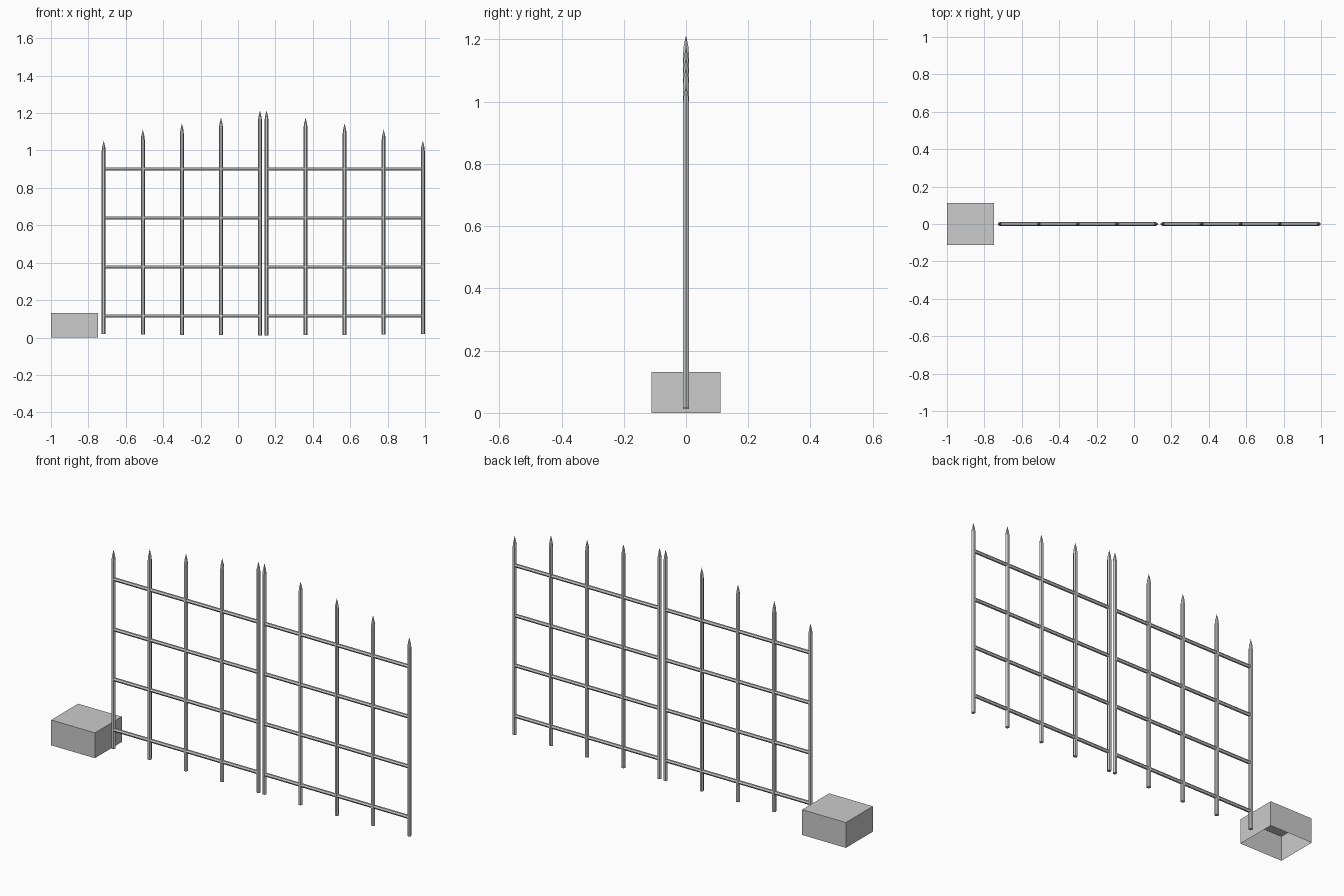
import bpy, bmesh, math

if "Cube" in bpy.data.objects:
    bpy.data.objects.remove(bpy.data.objects["Cube"])

MID = 0.135          # x of the gap between the two leaves
R = 0.0105           # bar radius
SIDES = 6


def make_object(name, bm):
    bmesh.ops.recalc_face_normals(bm, faces=bm.faces)
    mesh = bpy.data.meshes.new(name)
    bm.to_mesh(mesh)
    bm.free()
    ob = bpy.data.objects.new(name, mesh)
    bpy.context.collection.objects.link(ob)
    return ob


def bar(name, rings, tip=None, location=(0, 0, 0), along_x=False):
    """Hexagonal bar lofted through (height, radius) rings, optionally pointed."""
    bm = bmesh.new()
    loops = []
    for h, r in rings:
        ring = []
        for i in range(SIDES):
            a = 2 * math.pi * i / SIDES
            c, s = r * math.cos(a), r * math.sin(a)
            ring.append(bm.verts.new((h, c, s) if along_x else (c, s, h)))
        loops.append(ring)
    for lo, hi in zip(loops, loops[1:]):
        for i in range(SIDES):
            j = (i + 1) % SIDES
            bm.faces.new((lo[i], lo[j], hi[j], hi[i]))
    bm.faces.new(loops[0][::-1])
    if tip is None:
        bm.faces.new(loops[-1])
    else:
        apex = bm.verts.new((0, 0, tip))
        for i in range(SIDES):
            bm.faces.new((loops[-1][i], loops[-1][(i + 1) % SIDES], apex))
    ob = make_object(name, bm)
    ob.location = location
    return ob


# Two gate leaves, mirrored about the gap
posts = [(0.0175, 0.012, 1.214), (0.226, 0.013, 1.176), (0.435, 0.013, 1.144),
         (0.644, 0.017, 1.112), (0.853, 0.018, 1.053)]
for side, label in ((-1, "left"), (1, "right")):
    # Pointed upright bars
    for n, (dx, bottom, top) in enumerate(posts, 1):
        bar(f"{label}_upright_{n}",
            [(bottom, R), (top - 0.055, R), (top - 0.035, R * 0.8)],
            tip=top, location=(MID + side * dx, 0, 0))
    # Horizontal rails
    x0, x1 = sorted((MID + side * posts[0][0], MID + side * posts[-1][0]))
    for n, z in enumerate((0.115, 0.378, 0.638, 0.900), 1):
        bar(f"{label}_rail_{n}", [(x0, 0.0095), (x1, 0.0095)],
            location=(0, 0, z), along_x=True)

# Stone block beside the gate, open underneath
bm = bmesh.new()
bmesh.ops.create_cube(bm, size=1)
bmesh.ops.scale(bm, vec=(0.252, 0.222, 0.132), verts=bm.verts)
bmesh.ops.translate(bm, vec=(-0.874, 0, 0.066), verts=bm.verts)
bmesh.ops.recalc_face_normals(bm, faces=bm.faces)
under = [f for f in bm.faces if f.calc_center_median().z < 0.01]
bmesh.ops.delete(bm, geom=under, context='FACES_ONLY')
make_object("stone_block", bm)
